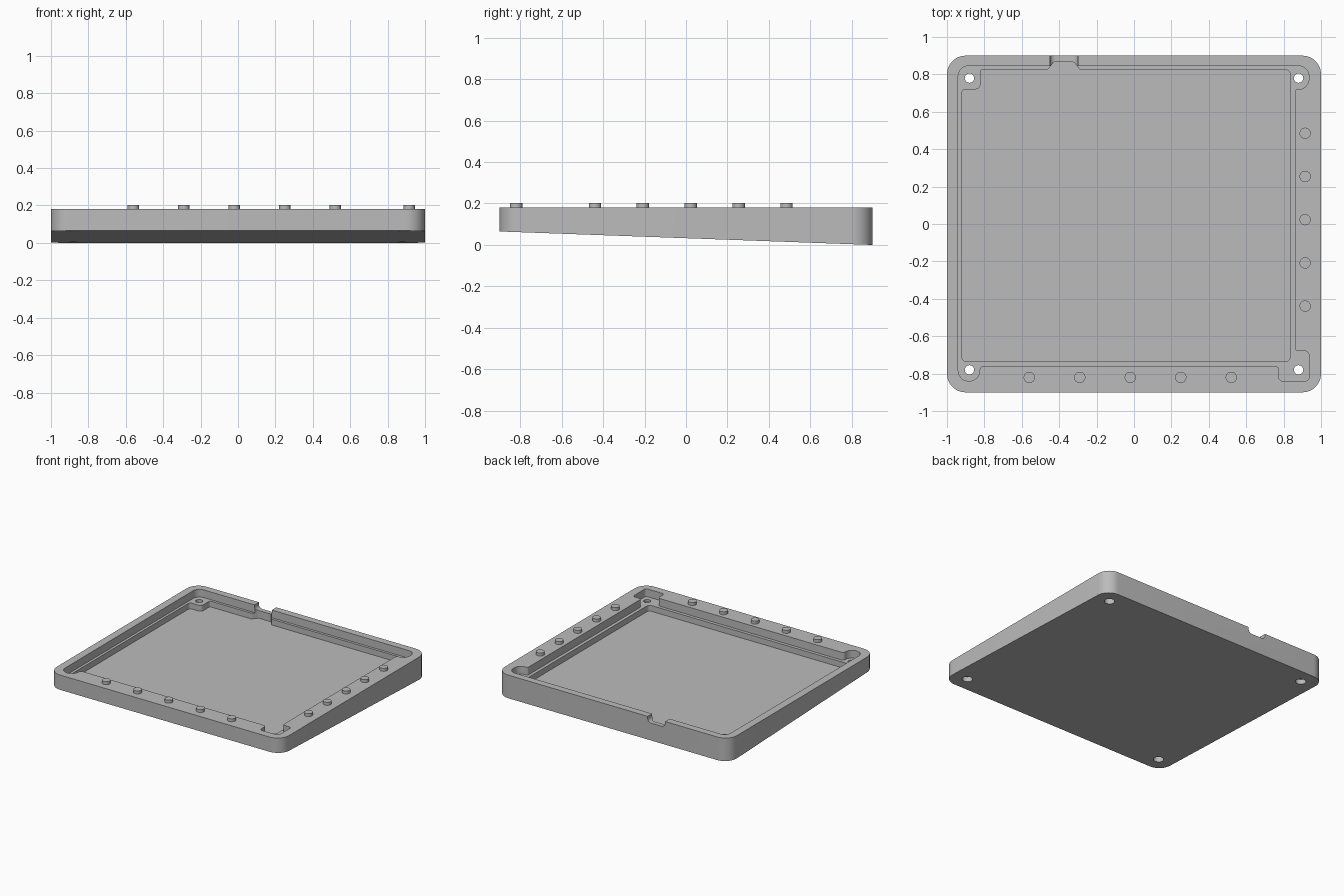
import bpy, bmesh, math
from mathutils import Vector

cube = bpy.data.objects.get("Cube")
if cube:
    bpy.data.objects.remove(cube, do_unlink=True)

TOP, SHELF, FLOOR = 0.18, 0.12, 0.075
FRONT_LIFT, HALF_Y = 0.065, 0.9

grey = bpy.data.materials.new("mid grey")
grey.use_nodes = True
grey.diffuse_color = (0.5, 0.5, 0.5, 1)
grey.node_tree.nodes["Principled BSDF"].inputs["Base Color"].default_value = (0.5, 0.5, 0.5, 1)


def underside(y):
    return FRONT_LIFT * (HALF_Y - y) / (2 * HALF_Y)


def rounded(corners, steps=8):
    """Fillet each (x, y, radius) corner of a polygon."""
    out = []
    for i, (x, y, r) in enumerate(corners):
        p = Vector((x, y))
        a = (Vector(corners[i - 1][:2]) - p).normalized()
        b = (Vector(corners[(i + 1) % len(corners)][:2]) - p).normalized()
        half = a.angle(b) / 2
        centre = p + (a + b).normalized() * (r / math.sin(half))
        start = p + a * (r / math.tan(half)) - centre
        end = p + b * (r / math.tan(half)) - centre
        sweep = start.angle_signed(end)
        for k in range(steps + 1):
            t = -sweep * k / steps
            c, s = math.cos(t), math.sin(t)
            out.append(centre + Vector((start.x * c - start.y * s, start.x * s + start.y * c)))
    return out


def prism(name, outline, z0, z1):
    """Extrude an outline; z0 may be a function of y."""
    low = z0 if callable(z0) else (lambda y: z0)
    bm = bmesh.new()
    bottom = [bm.verts.new((p.x, p.y, low(p.y))) for p in outline]
    top = [bm.verts.new((p.x, p.y, z1)) for p in outline]
    bm.faces.new(bottom[::-1])
    bm.faces.new(top)
    for i in range(len(top)):
        bm.faces.new((bottom[i - 1], bottom[i], top[i], top[i - 1]))
    bmesh.ops.recalc_face_normals(bm, faces=bm.faces)
    mesh = bpy.data.meshes.new(name)
    bm.to_mesh(mesh)
    bm.free()
    mesh.materials.append(grey)
    obj = bpy.data.objects.new(name, mesh)
    bpy.context.collection.objects.link(obj)
    return obj


def disc(x, y, r, n=32):
    return [Vector((x + r * math.cos(math.tau * k / n), y + r * math.sin(math.tau * k / n)))
            for k in range(n)]


def activate(obj):
    bpy.ops.object.select_all(action='DESELECT')
    obj.select_set(True)
    bpy.context.view_layer.objects.active = obj


def cut(target, cutter):
    cutter.hide_render = True
    mod = target.modifiers.new("cut", 'BOOLEAN')
    mod.operation, mod.solver, mod.object = 'DIFFERENCE', 'EXACT', cutter
    activate(target)
    bpy.ops.object.modifier_apply(modifier=mod.name)
    bpy.data.objects.remove(cutter, do_unlink=True)


# Wedge-shaped case with rounded corners
case = prism("case", rounded([(-1, -.9, .1), (1, -.9, .1), (1, .9, .1), (-1, .9, .1)], 12),
             underside, TOP)

# Upper pocket with lobes around the screw holes
cut(case, prism("upper_pocket", rounded([
    (-.94, -.84, .057), (-.825, -.84, .057), (-.825, -.76, .02),
    (.775, -.76, .02), (.775, -.84, .02), (.935, -.84, .02),
    (.935, -.68, .02), (.86, -.68, .02), (.86, .72, .015),
    (.935, .72, .055), (.935, .845, .055), (-.94, .845, .055)]), SHELF, 1))

# Deeper pocket with a solid corner post and a connector bulge
cut(case, prism("lower_pocket", rounded([
    (-.92, -.735, .025), (.835, -.735, .025), (.835, .825, .025),
    (-.29, .825, .01), (-.32, .865, .01), (-.43, .865, .01), (-.46, .825, .01),
    (-.82, .825, .01), (-.82, .72, .03), (-.92, .72, .02)]), FLOOR, 1))

# Cable notch through the back rim, rounded at its bottom
notch = prism("cable_notch", rounded([
    (-.45, .135, .03), (-.30, .135, .03), (-.30, .3, .01), (-.45, .3, .01)]), -1, -.84)
for v in notch.data.vertices:
    v.co = (v.co.x, -v.co.z, v.co.y)
notch.data.flip_normals()
bm = bmesh.new()
bm.from_mesh(notch.data)
bmesh.ops.recalc_face_normals(bm, faces=bm.faces)
bm.to_mesh(notch.data)
bm.free()
cut(case, notch)

# Screw holes with counterbores from below
for x in (-.88, .88):
    for y in (-.78, .78):
        cut(case, prism("screw_hole", disc(x, y, .025), -1, 1))
        cut(case, prism("counterbore", disc(x, y, .037), -1, underside(y) + .04))

activate(case)
bpy.ops.object.shade_smooth_by_angle(angle=math.radians(30))

# Locating pegs along the front and one side
spots = [("front_peg", -.56 + .27 * i, -.82) for i in range(5)]
spots += [("side_peg", .915, .485 - .231 * i) for i in range(5)]
for name, x, y in spots:
    peg = prism(name, disc(x, y, .03), TOP - .01, TOP + .023)
    activate(peg)
    bpy.ops.object.shade_smooth_by_angle(angle=math.radians(30))
